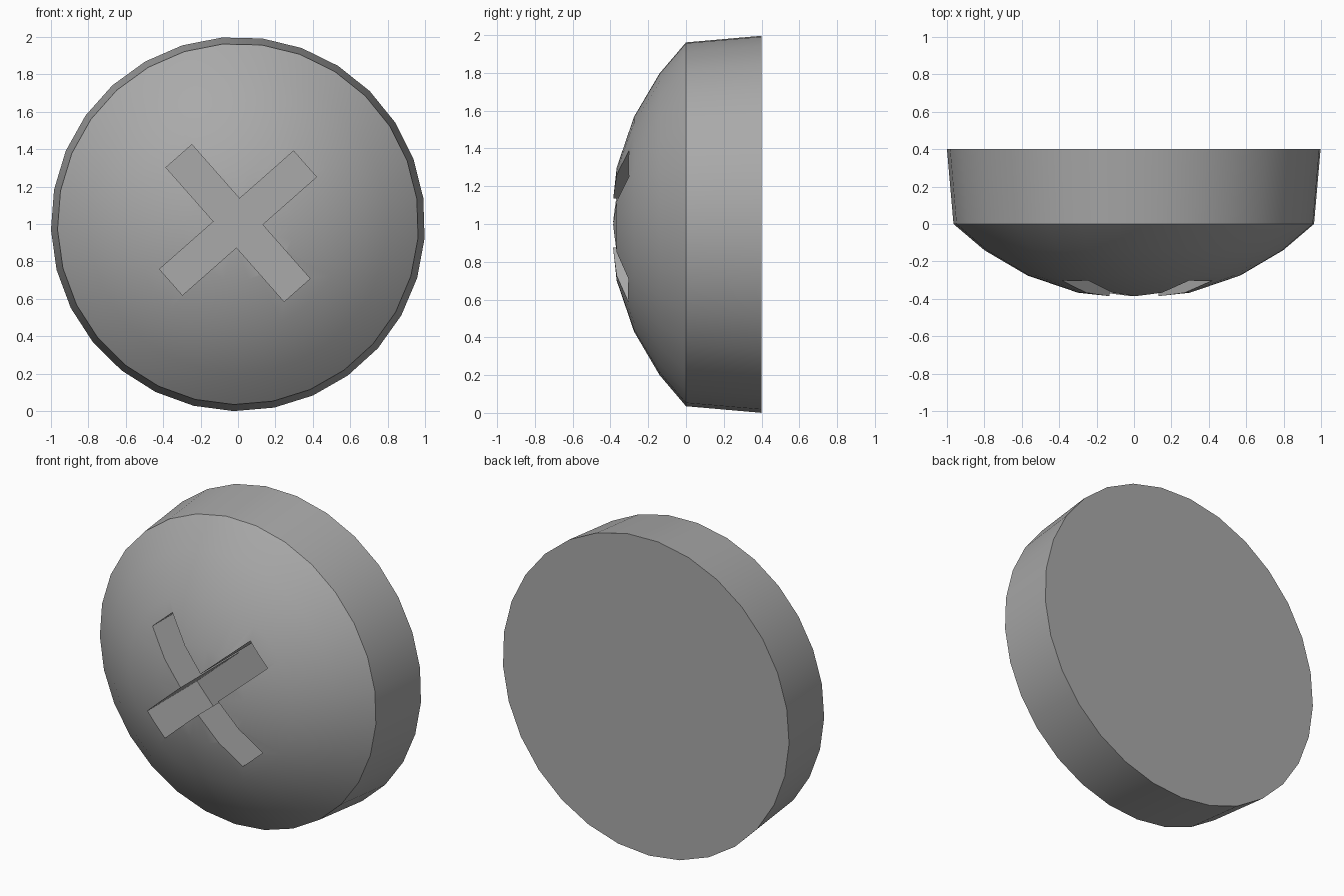
import bpy, bmesh
from math import sin, cos, radians, tau
from mathutils import Matrix

cube = bpy.data.objects.get("Cube")
if cube:
    bpy.data.objects.remove(cube, do_unlink=True)

SIDES = 29
CENTRE_Z = 1.0
FLOOR_Y = 0.19          # depth of the cross recess
TILT = 41.4             # turn of the cross, degrees

# Plain grey metal
grey = bpy.data.materials.new("grey_metal")
grey.use_nodes = True
colour = (0.4, 0.4, 0.4, 1)
grey.diffuse_color = colour
grey.node_tree.nodes["Principled BSDF"].inputs["Base Color"].default_value = colour


def make_object(name, bm):
    bmesh.ops.recalc_face_normals(bm, faces=bm.faces)
    mesh = bpy.data.meshes.new(name)
    bm.to_mesh(mesh)
    bm.free()
    mesh.materials.append(grey)
    obj = bpy.data.objects.new(name, mesh)
    bpy.context.collection.objects.link(obj)
    return obj


# Domed head, turned around the y axis: (radius, y) from back to front
profile = [(1.0, 0.4), (0.965, 0.0), (0.8, -0.14), (0.57, -0.275), (0.3, -0.367)]
bm = bmesh.new()
rings = []
for radius, y in profile:
    ring = []
    for i in range(SIDES):
        a = radians(7.5) + tau * i / SIDES
        ring.append(bm.verts.new((radius * sin(a), y, CENTRE_Z + radius * cos(a))))
    rings.append(ring)
for a, b in zip(rings, rings[1:]):
    for i in range(SIDES):
        j = (i + 1) % SIDES
        bm.faces.new((a[i], a[j], b[j], b[i]))
bm.faces.new(rings[0])
tip = bm.verts.new((0, -0.4, CENTRE_Z))
for i in range(SIDES):
    bm.faces.new((rings[-1][i], rings[-1][(i + 1) % SIDES], tip))
head = make_object("screw_head", bm)

# Cross recess, cut by two crossed bars
bpy.context.view_layer.objects.active = head
head.select_set(True)
for turn in (0, 90):
    bm = bmesh.new()
    bmesh.ops.create_cube(bm, size=1, matrix=(
        Matrix.Translation((0, FLOOR_Y - 0.5, CENTRE_Z + 0.005))
        @ Matrix.Rotation(radians(-TILT - turn), 4, "Y")
        @ Matrix.Diagonal((0.955, 1.0, 0.185, 1))))
    cutter = make_object("slot_cutter", bm)
    cutter.hide_render = True
    cut = head.modifiers.new("slot", "BOOLEAN")
    cut.operation = "DIFFERENCE"
    cut.solver = "EXACT"
    cut.object = cutter
    bpy.ops.object.modifier_apply(modifier=cut.name)
    bpy.data.objects.remove(cutter, do_unlink=True)

bpy.ops.object.shade_smooth_by_angle(angle=radians(30))
